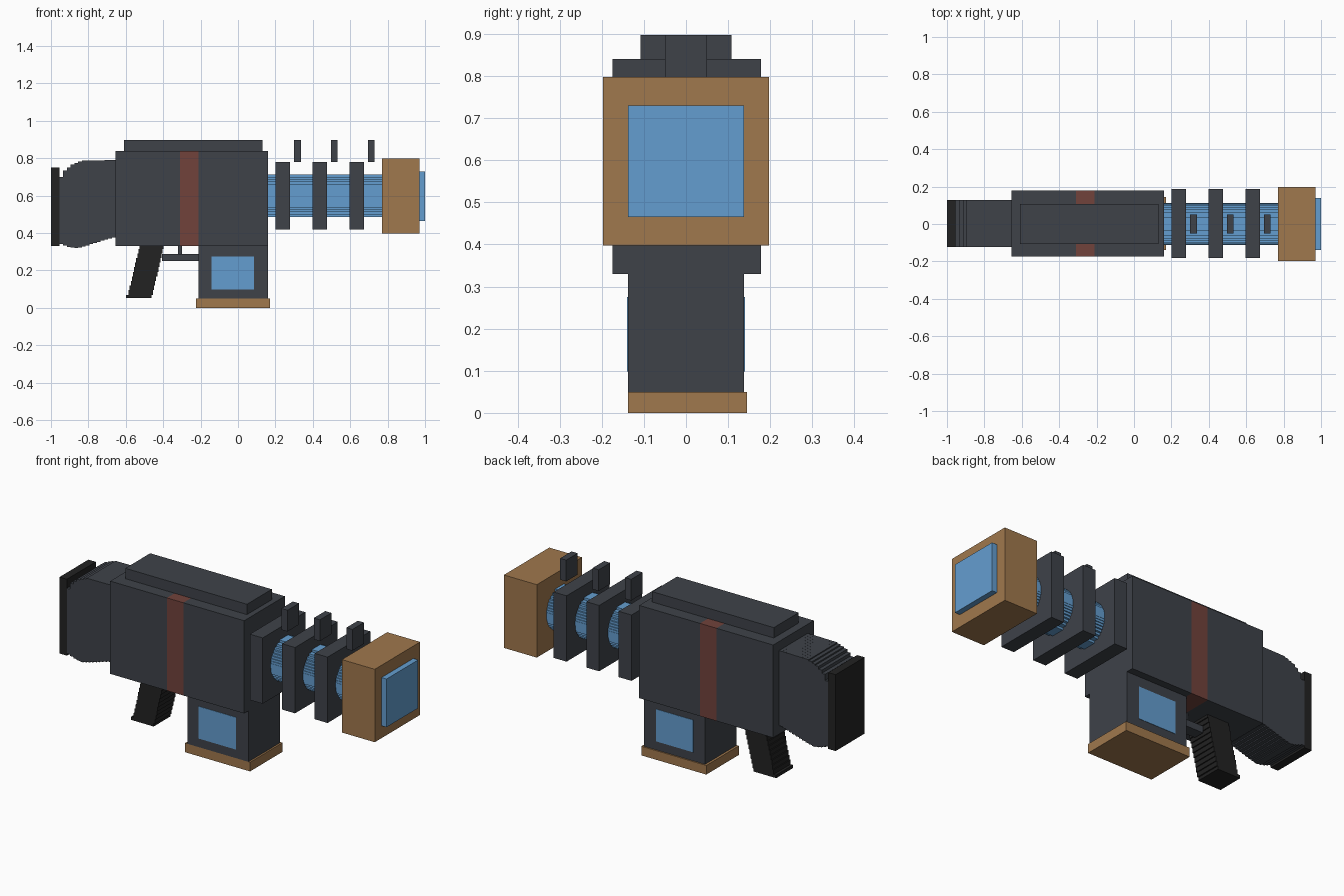
import bpy
import bmesh
from math import sqrt

cube = bpy.data.objects.get("Cube")
if cube:
    bpy.data.objects.remove(cube, do_unlink=True)


def material(name, rgb):
    """Flat colour from 0-255 display values, stored as linear."""
    col = [((c / 255 + 0.055) / 1.055) ** 2.4 for c in rgb] + [1]
    m = bpy.data.materials.new(name)
    m.use_nodes = True
    m.diffuse_color = col
    m.node_tree.nodes["Principled BSDF"].inputs["Base Color"].default_value = col
    return m


GREY = material("gunmetal grey", (62, 66, 73))
BLACK = material("rubber black", (34, 34, 34))
BLUE = material("energy blue", (100, 158, 208))
BROWN = material("bronze brown", (160, 120, 77))
RED = material("dull red", (113, 66, 59))


def finish(name, bm, *mats):
    bmesh.ops.recalc_face_normals(bm, faces=bm.faces)
    me = bpy.data.meshes.new(name)
    bm.to_mesh(me)
    bm.free()
    for m in mats:
        me.materials.append(m)
    ob = bpy.data.objects.new(name, me)
    bpy.context.collection.objects.link(ob)
    return ob


def box_mesh(x, y, z):
    bm = bmesh.new()
    bmesh.ops.create_cube(bm, size=1)
    for v in bm.verts:
        v.co = [r[0] if c < 0 else r[1] for c, r in zip(v.co, (x, y, z))]
    return bm


def box(name, x, y, z, mat):
    return finish(name, box_mesh(x, y, z), mat)


def stepped(name, start, end, count, low, high, place, depth, mat):
    """Extrude a staircase outline whose slices run from low(t) to high(t)."""
    size = (end - start) / count
    lower, upper = [], []
    for i in range(count):
        a, b = start + i * size, start + (i + 1) * size
        mid = (a + b) / 2
        lower += [(a, low(mid)), (b, low(mid))]
        upper += [(a, high(mid)), (b, high(mid))]
    bm = bmesh.new()
    verts = [bm.verts.new(place(s, t)) for s, t in lower + upper[::-1]]
    face = bm.faces.new(verts)
    ext = bmesh.ops.extrude_face_region(bm, geom=[face])
    moved = [v for v in ext["geom"] if isinstance(v, bmesh.types.BMVert)]
    bmesh.ops.translate(bm, verts=moved, vec=depth)
    bmesh.ops.remove_doubles(bm, verts=bm.verts, dist=1e-5)
    return finish(name, bm, mat)


def curve(points):
    """Piecewise linear function through the points."""
    def f(t):
        for (x0, y0), (x1, y1) in zip(points, points[1:]):
            if t <= x1:
                return y0 + (y1 - y0) * (t - x0) / (x1 - x0)
        return points[-1][1]
    return f


# Receiver with a painted band all the way round
BAND = (-0.31, -0.21)
bm = box_mesh((-0.655, 0.16), (-0.175, 0.178), (0.33, 0.84))
for x in BAND:
    bmesh.ops.bisect_plane(bm, geom=bm.verts[:] + bm.edges[:] + bm.faces[:],
                           plane_co=(x, 0, 0), plane_no=(1, 0, 0))
for f in bm.faces:
    f.material_index = int(BAND[0] < f.calc_center_median().x < BAND[1])
finish("receiver", bm, GREY, RED)
box("top_rail", (-0.61, 0.13), (-0.108, 0.108), (0.84, 0.897), GREY)

# Shoulder stock with staircase top and underside
stock_top = curve([(-0.955, 0.68), (-0.93, 0.73), (-0.89, 0.765), (-0.83, 0.788), (-0.65, 0.79)])
stock_base = curve([(-0.955, 0.345), (-0.91, 0.328), (-0.87, 0.318), (-0.82, 0.33), (-0.65, 0.382)])
stepped("stock", -0.955, -0.655, 15, stock_base, stock_top,
        lambda s, t: (s, -0.123, t), (0, 0.25, 0), GREY)
box("butt_plate", (-1.0, -0.955), (-0.123, 0.128), (0.33, 0.75), BLACK)

# Raked pistol grip and trigger
stepped("grip", 0.07, 0.34, 11, lambda z: -0.604 + 0.235 * z,
        lambda z: -0.474 + 0.235 * z, lambda s, t: (t, -0.073, s), (0, 0.146, 0), BLACK)
box("grip_foot", (-0.6, -0.462), (-0.073, 0.073), (0.053, 0.07), BLACK)
box("trigger_guard", (-0.405, -0.21), (-0.03, 0.03), (0.25, 0.287), GREY)
box("trigger", (-0.32, -0.3), (-0.02, 0.02), (0.287, 0.33), GREY)

# Magazine with a window on each side
box("magazine", (-0.212, 0.16), (-0.138, 0.138), (0.05, 0.33), GREY)
box("magazine_base", (-0.225, 0.17), (-0.138, 0.145), (0, 0.05), BROWN)
for side, y in (("right", -0.138), ("left", 0.138)):
    box("magazine_window_" + side, (-0.142, 0.085), (y - 0.002, y + 0.002), (0.098, 0.275), BLUE)

# Round barrel built in steps
RADIUS, AXIS = 0.113, 0.6


def half_width(z):
    return sqrt(RADIUS ** 2 - (z - AXIS) ** 2)


stepped("barrel", AXIS - RADIUS, AXIS + RADIUS, 18, lambda z: -half_width(z), half_width,
        lambda s, t: (0.16, t, s), (0.61, 0, 0), BLUE)

# Cooling plates, each followed by a raised sight block
for i, x in enumerate((0.2, 0.397, 0.595), 1):
    box(f"cooling_plate_{i}", (x, x + 0.078), (-0.183, 0.188), (0.418, 0.78), GREY)
    box(f"sight_block_{i}", (x + 0.099, x + 0.136), (-0.05, 0.05), (0.78, 0.897), GREY)

# Muzzle block and its glowing face
box("muzzle", (0.77, 0.97), (-0.197, 0.197), (0.397, 0.798), BROWN)
box("muzzle_lens", (0.97, 1.0), (-0.138, 0.138), (0.465, 0.73), BLUE)
